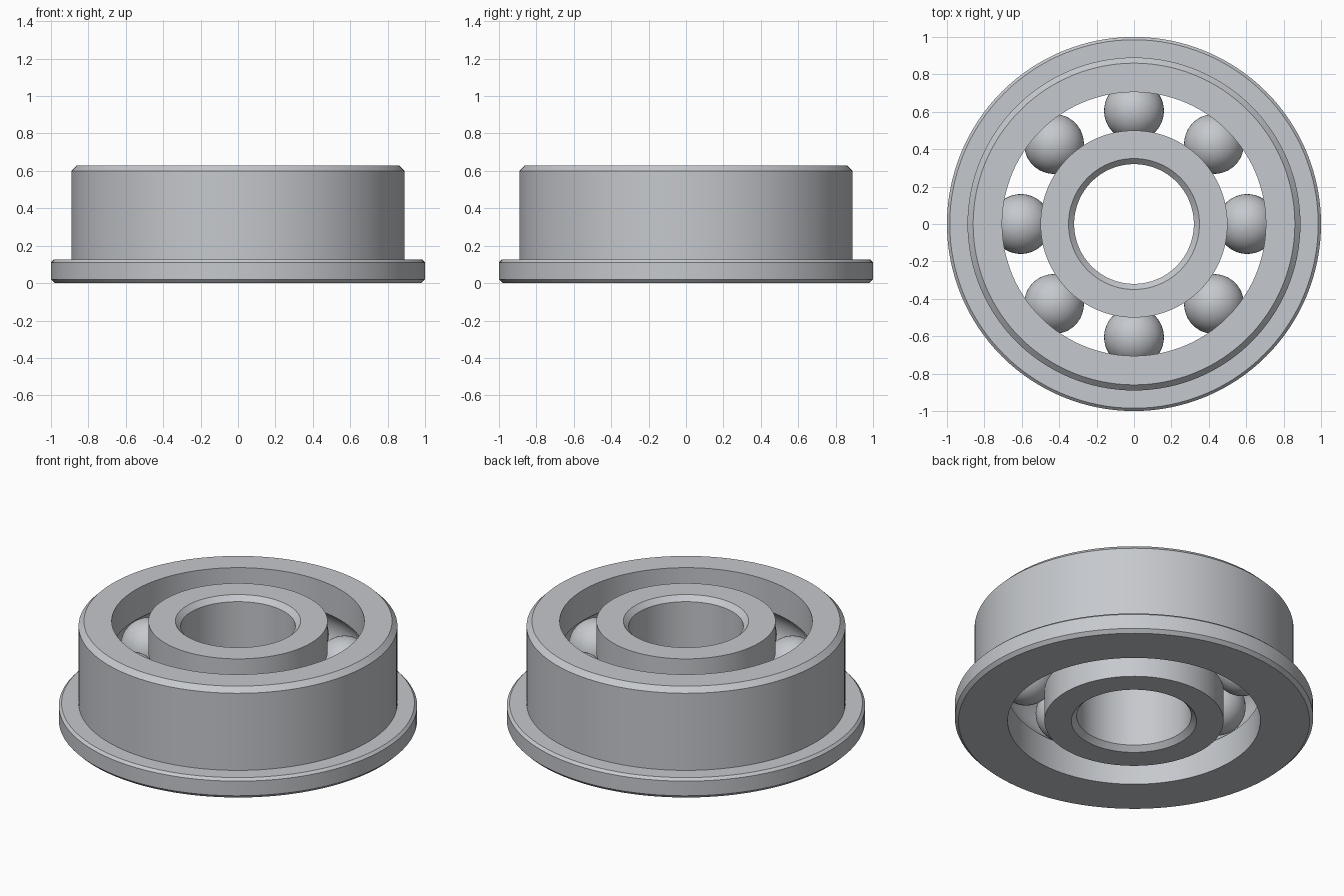
import bpy, bmesh, math

cube = bpy.data.objects.get("Cube")
if cube:
    bpy.data.objects.remove(cube)

HEIGHT = 0.63
MID = HEIGHT / 2
PITCH = 0.605      # radius of the circle through the ball centres
BALL = 0.16
GROOVE = 0.162
SEGMENTS = 128

steel = bpy.data.materials.new("steel grey")
steel.use_nodes = True
colour = (0.56, 0.58, 0.61, 1)
steel.diffuse_color = colour
steel.node_tree.nodes["Principled BSDF"].inputs["Base Color"].default_value = colour


def finish(obj):
    obj.data.materials.append(steel)
    bpy.ops.object.select_all(action="DESELECT")
    obj.select_set(True)
    bpy.context.view_layer.objects.active = obj
    bpy.ops.object.shade_smooth_by_angle(angle=math.radians(25))


def groove(radius, upward):
    """Ball track cut into a wall at the given radius, as (r, z) points."""
    side = 1 if radius > PITCH else -1
    half = math.acos(abs(radius - PITCH) / GROOVE)
    steps = 16
    points = []
    for i in range(steps + 1):
        a = half * (2 * i / steps - 1) * (1 if upward else -1)
        points.append((PITCH + side * GROOVE * math.cos(a), MID + GROOVE * math.sin(a)))
    return points


def lathe(name, profile):
    """Spin a closed (r, z) profile around the z axis."""
    bm = bmesh.new()
    rings = []
    for s in range(SEGMENTS):
        a = 2 * math.pi * s / SEGMENTS
        rings.append([bm.verts.new((r * math.cos(a), r * math.sin(a), z)) for r, z in profile])
    n = len(profile)
    for s, ring in enumerate(rings):
        after = rings[(s + 1) % SEGMENTS]
        for i in range(n):
            j = (i + 1) % n
            bm.faces.new((ring[i], after[i], after[j], ring[j]))
    bmesh.ops.recalc_face_normals(bm, faces=bm.faces)
    mesh = bpy.data.meshes.new(name)
    bm.to_mesh(mesh)
    bm.free()
    obj = bpy.data.objects.new(name, mesh)
    bpy.context.collection.objects.link(obj)
    finish(obj)


# Outer ring with bottom flange
lathe("outer_ring", [
    (0.705, 0), (0.98, 0), (1, 0.02), (1, 0.11), (0.985, 0.125),
    (0.89, 0.125), (0.89, 0.6), (0.86, HEIGHT), (0.705, HEIGHT),
] + groove(0.705, upward=False))

# Inner ring with chamfered bore
lathe("inner_ring", [
    (0.35, 0), (0.5, 0),
] + groove(0.5, upward=True) + [
    (0.5, HEIGHT), (0.35, HEIGHT), (0.32, HEIGHT - 0.03), (0.32, 0.03),
])

# Balls
for k in range(8):
    a = k * math.pi / 4
    bpy.ops.mesh.primitive_uv_sphere_add(
        segments=48, ring_count=24, radius=BALL,
        location=(PITCH * math.cos(a), PITCH * math.sin(a), MID))
    ball = bpy.context.object
    ball.name = f"ball_{k + 1}"
    finish(ball)
